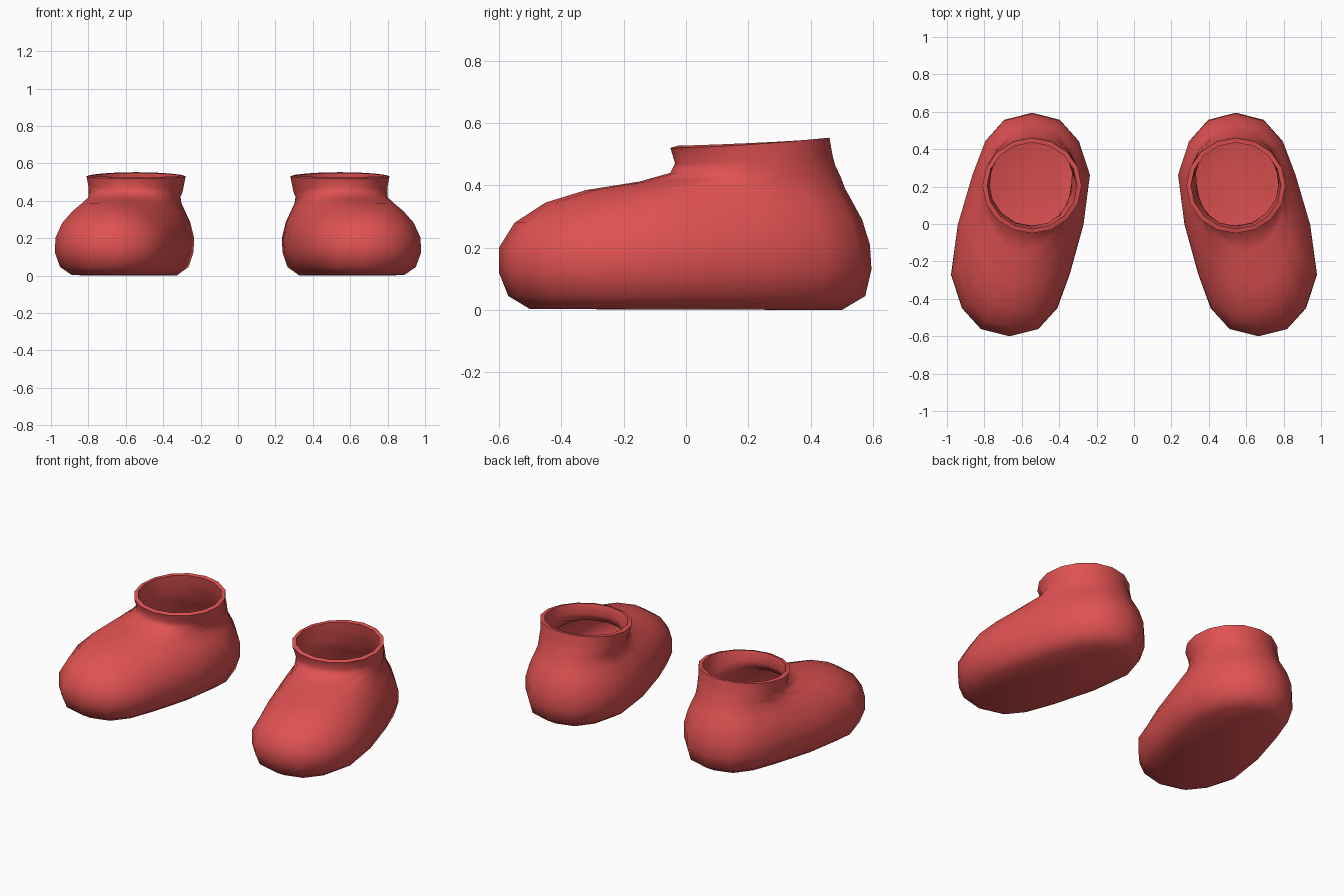
import bpy, bmesh, math

if "Cube" in bpy.data.objects:
    bpy.data.objects.remove(bpy.data.objects["Cube"])

red = bpy.data.materials.new("soft red")
red.diffuse_color = (0.75, 0.084, 0.084, 1)
red.use_nodes = True
red.node_tree.nodes["Principled BSDF"].inputs["Base Color"].default_value = red.diffuse_color

SIDES = 16
# Rings from sole to rim: front y, front z, back y, back z,
# half width at toe, half width at heel, toe-out amount, roundness exponent
RINGS = [
    (-.50, .003, .50, .000, .25, .24, 1, 2.4),
    (-.57, .045, .575, .045, .315, .30, 1, 2.4),
    (-.60, .12, .595, .13, .342, .33, 1, 2.4),
    (-.60, .20, .59, .21, .337, .335, 1, 2.4),
    (-.55, .28, .565, .29, .295, .325, 1, 2.3),
    (-.45, .345, .535, .345, .235, .31, 1, 2.2),
    (-.32, .385, .51, .39, .20, .295, 1, 2.1),
    (-.15, .412, .495, .43, .21, .28, .6, 2),
    (-.05, .44, .478, .465, .235, .267, .2, 2),
    (-.035, .47, .47, .497, .252, .258, 0, 2),
    (-.05, .52, .46, .553, .265, .265, 0, 2),
]


def spow(v, p):
    return math.copysign(abs(v) ** p, v)


def ring_points(yf, zf, yb, zb, wf, wb, toe_out, e):
    pts = []
    for i in range(SIDES):
        a = 2 * math.pi * i / SIDES
        c, s = spow(math.cos(a), 2 / e), spow(math.sin(a), 2 / e)
        t = (s + 1) / 2                      # 0 at toe, 1 at heel
        y = yf + (yb - yf) * t
        bend = math.sin(max(-1, min(1, y / .35)) * math.pi / 2)
        cx = .545 + toe_out * (.06 - .06 * bend)
        width = wf + (wb - wf) * t
        pts.append((cx + c * width, y, zf + (zb - zf) * t ** 1.6))
    return pts


def make_bootie(name, side):
    bm = bmesh.new()
    loops = [[bm.verts.new((side * x, y, z)) for x, y, z in ring_points(*r)]
             for r in RINGS]
    bm.faces.new(loops[0])                   # sole
    for lo, hi in zip(loops, loops[1:]):     # upper and ankle
        for i in range(SIDES):
            j = (i + 1) % SIDES
            bm.faces.new((lo[i], lo[j], hi[j], hi[i]))
    bmesh.ops.recalc_face_normals(bm, faces=bm.faces)
    sole = min(bm.faces, key=lambda f: f.calc_center_median().z)
    if sole.normal.z > 0:
        bmesh.ops.reverse_faces(bm, faces=bm.faces)
    mesh = bpy.data.meshes.new(name)
    bm.to_mesh(mesh)
    bm.free()
    mesh.materials.append(red)
    ob = bpy.data.objects.new(name, mesh)
    bpy.context.collection.objects.link(ob)
    # Hollow inside with a thin wall and rim
    wall = ob.modifiers.new("wall", 'SOLIDIFY')
    wall.thickness = .025
    wall.offset = -1
    bpy.ops.object.select_all(action='DESELECT')
    ob.select_set(True)
    bpy.context.view_layer.objects.active = ob
    bpy.ops.object.modifier_apply(modifier="wall")
    bpy.ops.object.shade_smooth_by_angle(angle=math.radians(65))


make_bootie("left_bootie", 1)
make_bootie("right_bootie", -1)
